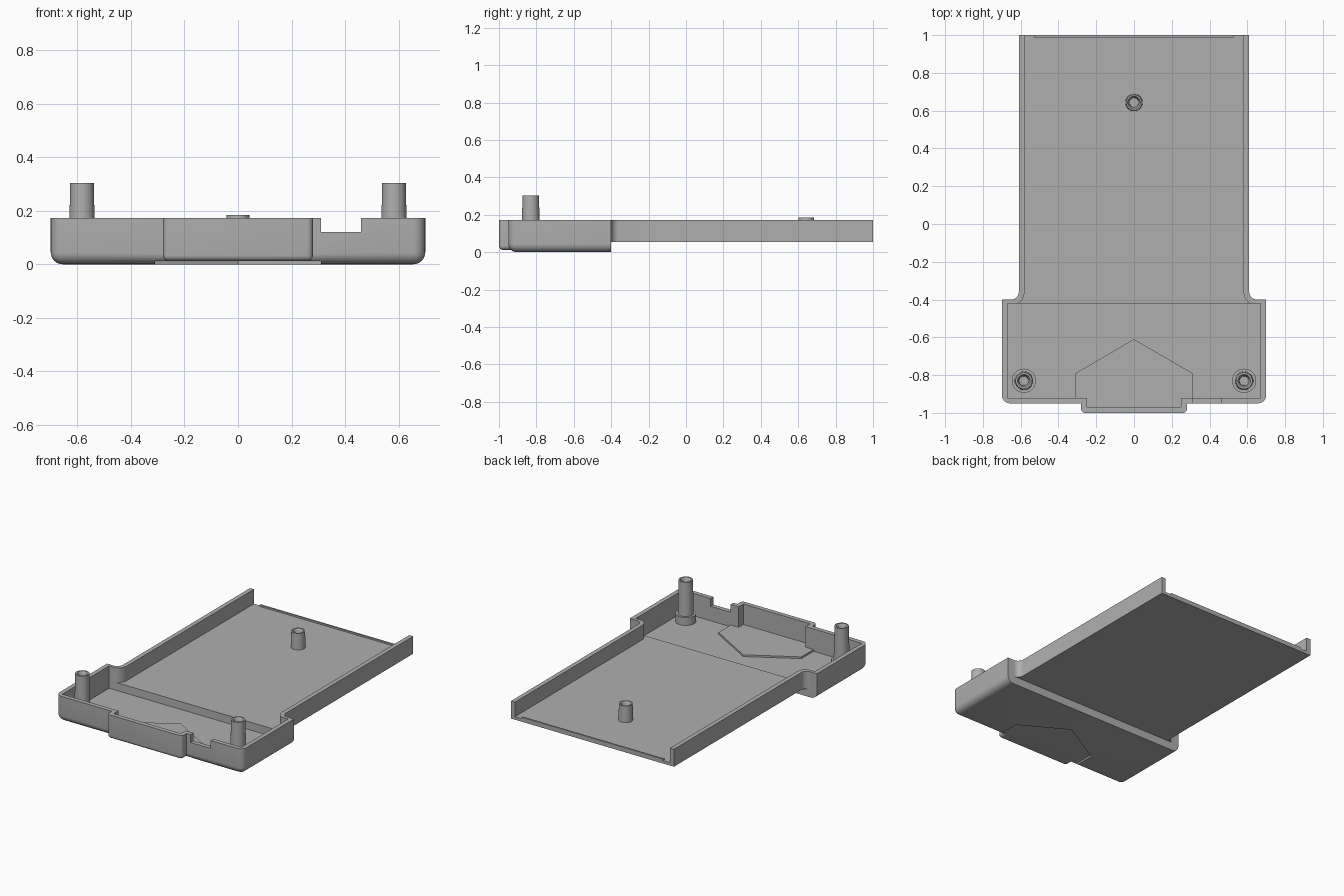
import bpy, bmesh, math
from mathutils import Vector

cube = bpy.data.objects.get("Cube")
if cube:
    bpy.data.objects.remove(cube, do_unlink=True)

grey = bpy.data.materials.new("plain grey")
grey.use_nodes = True
COLOUR = (0.43, 0.43, 0.43, 1)
grey.diffuse_color = COLOUR
grey.node_tree.nodes["Principled BSDF"].inputs["Base Color"].default_value = COLOUR

TOP = 0.173      # rim height
HIGH = 0.4       # cutters reach above the rim


def finish(name, bm):
    bmesh.ops.recalc_face_normals(bm, faces=bm.faces)
    mesh = bpy.data.meshes.new(name)
    bm.to_mesh(mesh)
    bm.free()
    mesh.materials.append(grey)
    obj = bpy.data.objects.new(name, mesh)
    bpy.context.collection.objects.link(obj)
    return obj


def prism(name, outline, z0, z1):
    bm = bmesh.new()
    face = bm.faces.new([bm.verts.new((x, y, z0)) for x, y in outline])
    up = bmesh.ops.extrude_face_region(bm, geom=[face])["geom"]
    verts = [v for v in up if isinstance(v, bmesh.types.BMVert)]
    bmesh.ops.translate(bm, verts=verts, vec=(0, 0, z1 - z0))
    return finish(name, bm)


def box(name, x0, x1, y0, y1, z0, z1, round_by=0):
    obj = prism(name, [(x0, y0), (x1, y0), (x1, y1), (x0, y1)], z0, z1)
    if round_by:
        # round the lower front and side edges and the front corners
        bm = bmesh.new()
        bm.from_mesh(obj.data)
        edges = []
        for e in bm.edges:
            mid = (e.verts[0].co + e.verts[1].co) / 2
            low, front = mid.z < z0 + 1e-4, mid.y < y0 + 1e-4
            back, high = mid.y > y1 - 1e-4, mid.z > z1 - 1e-4
            if (low or front) and not back and not high:
                edges.append(e)
        bmesh.ops.bevel(bm, geom=edges, offset=round_by, segments=6,
                        profile=0.5, affect='EDGES')
        bm.to_mesh(obj.data)
        bm.free()
    return obj


def combine(target, tool, operation):
    mod = target.modifiers.new("join", 'BOOLEAN')
    mod.operation = operation
    mod.solver = 'EXACT'
    mod.object = tool
    bpy.context.view_layer.objects.active = target
    bpy.ops.object.modifier_apply(modifier=mod.name)
    bpy.data.objects.remove(tool, do_unlink=True)


def smooth(obj):
    bpy.ops.object.select_all(action='DESELECT')
    obj.select_set(True)
    bpy.context.view_layer.objects.active = obj
    bpy.ops.object.shade_smooth_by_angle(angle=math.radians(35))


def neck_outline(radius, back, front):
    # long tray that flares into the front tray with a concave curve
    cx, cy = 0.65, -0.36
    side = [(cx - radius, back)]
    for i in range(9):
        a = math.pi + i / 8 * math.pi / 2
        side.append((cx + radius * math.cos(a), cy + radius * math.sin(a)))
    side.append((cx, front))
    return side + [(-x, y) for x, y in reversed(side)]


def arrow_outline(front):
    return [(-0.31, front), (0.31, front), (0.31, -0.79), (0, -0.61), (-0.31, -0.79)]


# Outer body: deep front tray, front bump and long rear tray
tray = box("tray_shell", -0.7, 0.7, -0.95, -0.4, 0, TOP, 0.045)
combine(tray, prism("arrow_recess", arrow_outline(-1.1), -0.1, 0.012), 'DIFFERENCE')
combine(tray, box("front_bump", -0.28, 0.28, -1, -0.9, 0.012, TOP, 0.022), 'UNION')
combine(tray, prism("rear_tray", neck_outline(0.04, 1, -0.41), 0.055, TOP), 'UNION')

# Hollow interior
combine(tray, box("deep_hollow", -0.67, 0.67, -0.92, -0.42, 0.022, HIGH), 'DIFFERENCE')
combine(tray, box("bump_hollow", -0.25, 0.25, -0.97, -0.9, 0.034, HIGH), 'DIFFERENCE')
combine(tray, prism("rear_hollow", neck_outline(0.07, 1.1, -0.45), 0.075, HIGH), 'DIFFERENCE')

# Raised arrow floor, opening in the front wall
combine(tray, prism("arrow_floor", arrow_outline(-0.93), 0.016, 0.034), 'UNION')
combine(tray, box("wall_notch", 0.31, 0.46, -1.1, -0.91, 0.12, HIGH), 'DIFFERENCE')
smooth(tray)

# Low lip on the open rear edge
box("rear_lip", -0.53, 0.53, 0.988, 1, 0.065, 0.085)


def lathe(name, profile, x, y, sides=32):
    bm = bmesh.new()
    verts = [bm.verts.new((r, 0, z)) for r, z in profile]
    edges = [bm.edges.new(pair) for pair in zip(verts, verts[1:])]
    bmesh.ops.spin(bm, geom=verts + edges, cent=(0, 0, 0), axis=(0, 0, 1),
                   angle=math.tau, steps=sides, use_duplicate=False)
    bmesh.ops.remove_doubles(bm, verts=bm.verts, dist=1e-5)
    obj = finish(name, bm)
    obj.location = Vector((x, y, 0))
    smooth(obj)
    return obj


# Hollow screw posts: a collared pair in front, a single one behind
def post_top(z, radius):
    return [(radius, z), (0.034, z), (0.026, z - 0.012), (0.024, z - 0.1), (0, z - 0.1)]


for side, x in (("left", 0.583), ("right", -0.583)):
    lathe("front_post_" + side,
          [(0, 0.015), (0.064, 0.015), (0.064, 0.075), (0.049, 0.075)] + post_top(0.303, 0.044),
          x, -0.83)
lathe("rear_post", [(0, 0.065), (0.046, 0.065)] + post_top(0.185, 0.042), 0, 0.643)
